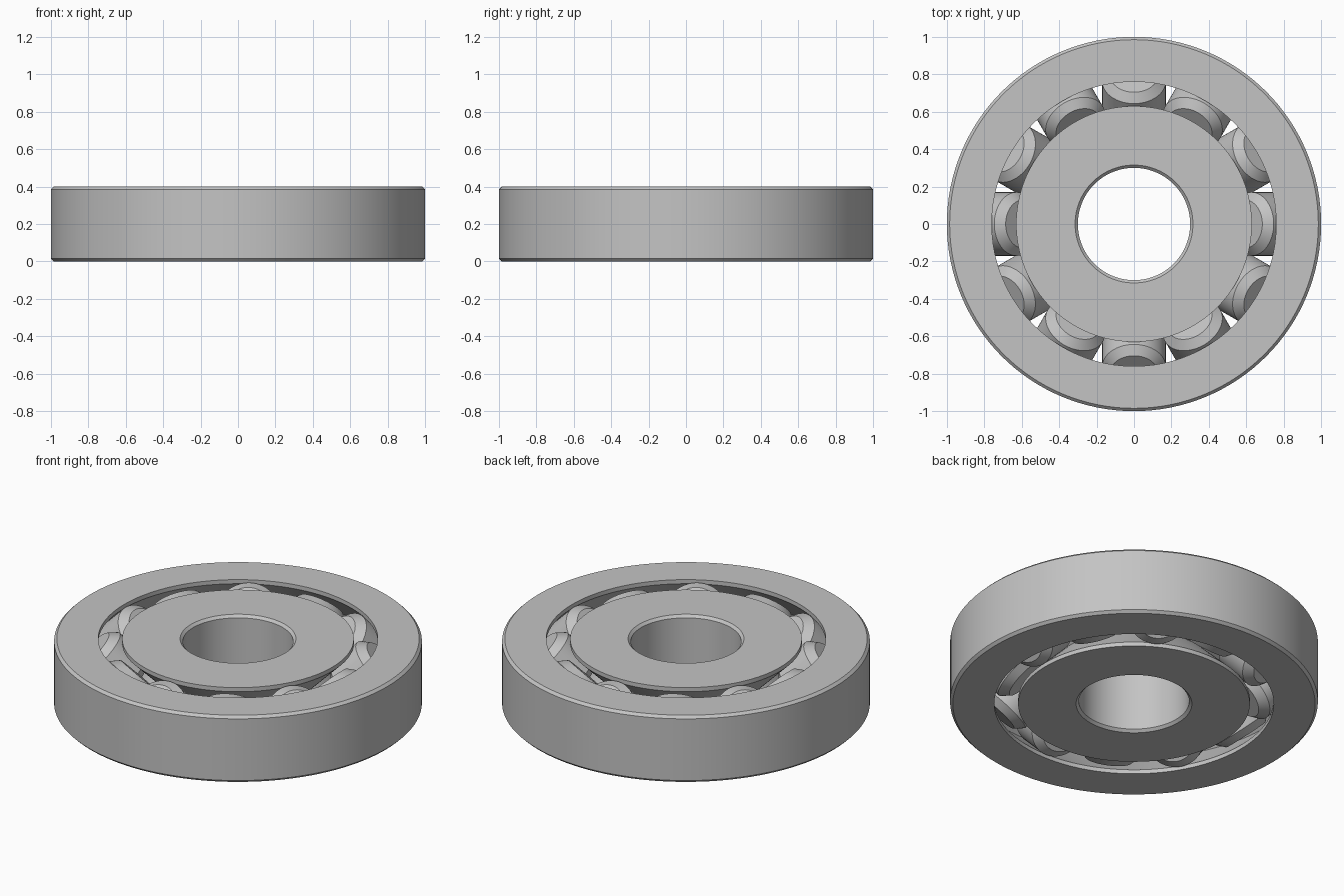
import bpy
import bmesh
import math
from mathutils import Matrix, Vector

default = bpy.data.objects.get("Cube")
if default:
    bpy.data.objects.remove(default, do_unlink=True)

STEEL = (0.55, 0.55, 0.55, 1.0)
HEIGHT = 0.40
MID = HEIGHT / 2
PITCH = 0.695           # radius of the roller circle
ROLLER_R = 0.17
ROLLER_H = 0.14         # half length of a roller
ROLLERS = 12
BEVEL = 0.015

steel = bpy.data.materials.new("steel grey")
steel.use_nodes = True
steel.diffuse_color = STEEL
steel.node_tree.nodes["Principled BSDF"].inputs["Base Color"].default_value = STEEL


def revolve(name, profile, steps, closed):
    """Spin a (radius, z) profile around the z axis into a smooth solid."""
    bm = bmesh.new()
    verts = [bm.verts.new((r, 0, z)) for r, z in profile]
    edges = [bm.edges.new(pair) for pair in zip(verts, verts[1:])]
    if closed:
        edges.append(bm.edges.new((verts[-1], verts[0])))
    bmesh.ops.spin(bm, geom=verts + edges, cent=(0, 0, 0), axis=(0, 0, 1),
                   angle=math.tau, steps=steps, use_duplicate=False)
    bmesh.ops.remove_doubles(bm, verts=bm.verts[:], dist=1e-4)
    if not closed:
        bmesh.ops.holes_fill(bm, edges=[e for e in bm.edges if e.is_boundary], sides=0)
    bmesh.ops.recalc_face_normals(bm, faces=bm.faces[:])
    mesh = bpy.data.meshes.new(name)
    bm.to_mesh(mesh)
    bm.free()
    mesh.materials.append(steel)
    obj = bpy.data.objects.new(name, mesh)
    bpy.context.collection.objects.link(obj)
    bpy.ops.object.select_all(action="DESELECT")
    obj.select_set(True)
    bpy.context.view_layer.objects.active = obj
    bpy.ops.object.shade_smooth_by_angle(angle=math.radians(25))
    return obj


def ring(name, plain, lip, side):
    """Race ring: bevelled plain wall at one radius, V groove behind the other."""
    apex = PITCH + side * ROLLER_R * math.sqrt(2)
    groove = abs(apex - lip)
    edge = plain - side * BEVEL
    profile = [(edge, 0), (plain, BEVEL), (plain, HEIGHT - BEVEL), (edge, HEIGHT),
               (lip, HEIGHT), (lip, MID + groove), (apex, MID),
               (lip, MID - groove), (lip, 0)]
    return revolve(name, profile, 128, True)


# Race rings
ring("outer_ring", 1.0, 0.76, 1)
ring("inner_ring", 0.30, 0.63, -1)

# Bevelled cylindrical roller, shared by every position
CHAMFER = 0.043
end_r, side_h = ROLLER_R - CHAMFER, ROLLER_H - CHAMFER
first = revolve("roller_1", [(end_r, -ROLLER_H), (ROLLER_R, -side_h),
                             (ROLLER_R, side_h), (end_r, ROLLER_H)], 64, False)

# Crossed rollers: axes lean outward and inward by turns
for i in range(ROLLERS):
    obj = first
    if i:
        obj = bpy.data.objects.new(f"roller_{i + 1}", first.data)
        bpy.context.collection.objects.link(obj)
    lean = math.radians(45 if i % 2 else -45)
    obj.matrix_world = (Matrix.Rotation(math.tau * i / ROLLERS, 4, "Z")
                        @ Matrix.Translation(Vector((PITCH, 0, MID)))
                        @ Matrix.Rotation(lean, 4, "Y"))
